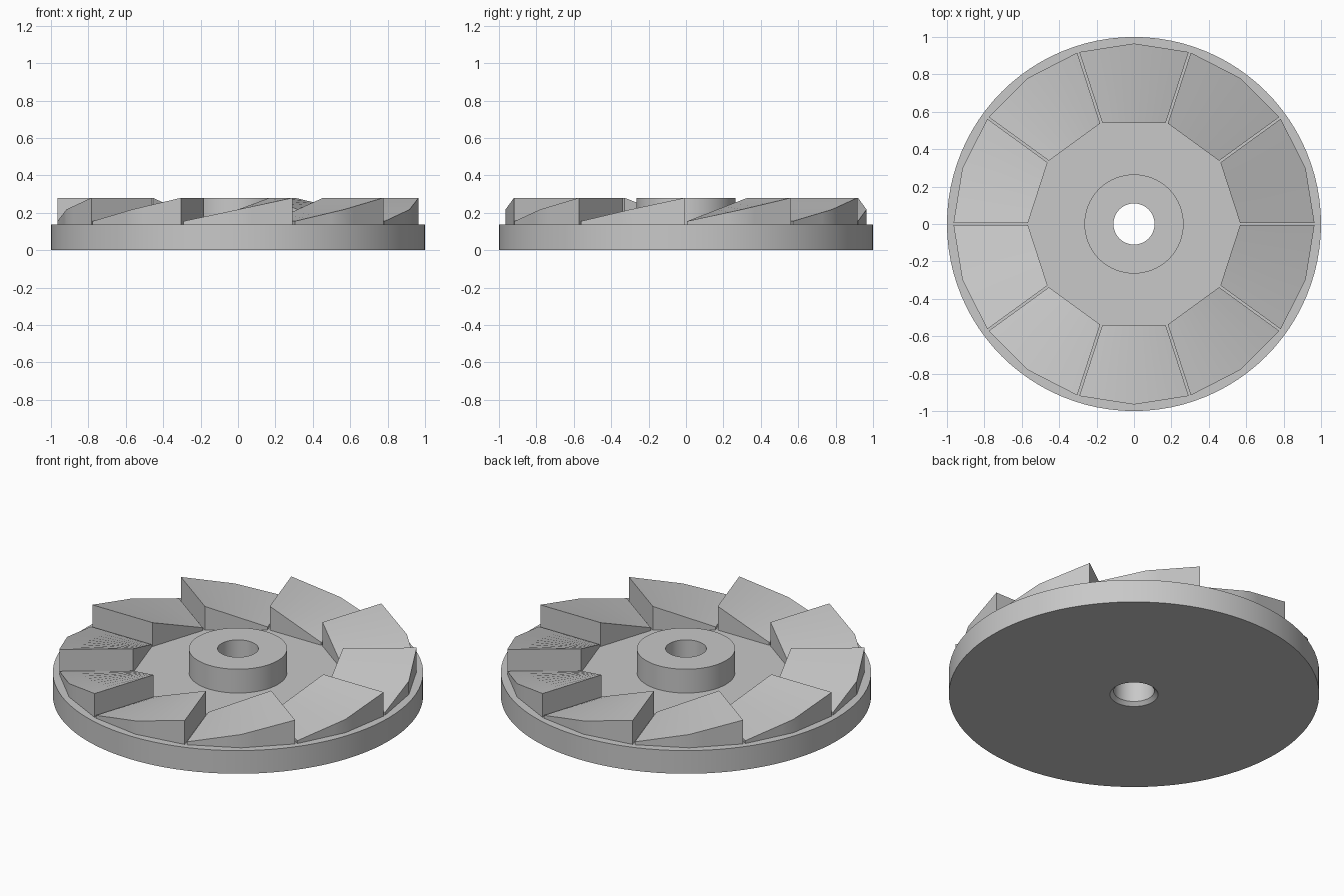
import bpy, bmesh, math
from mathutils import Vector

if "Cube" in bpy.data.objects:
    bpy.data.objects.remove(bpy.data.objects["Cube"])

TEETH = 10
BASE_TOP, TOOTH_LOW, TOP = 0.138, 0.155, 0.28
INNER_R, OUTER_R, GAP = 0.567, 0.965, 0.006

grey = bpy.data.materials.new("plain grey")
grey.diffuse_color = (0.58, 0.58, 0.58, 1)
grey.use_nodes = True
grey.node_tree.nodes["Principled BSDF"].inputs["Base Color"].default_value = grey.diffuse_color


def finish(bm, name):
    bmesh.ops.recalc_face_normals(bm, faces=bm.faces)
    mesh = bpy.data.meshes.new(name)
    bm.to_mesh(mesh)
    bm.free()
    mesh.materials.append(grey)
    obj = bpy.data.objects.new(name, mesh)
    bpy.context.collection.objects.link(obj)
    bpy.ops.object.select_all(action='DESELECT')
    obj.select_set(True)
    bpy.context.view_layer.objects.active = obj
    bpy.ops.object.shade_smooth_by_angle(angle=math.radians(25))
    return obj


def lathe(name, profile, sides=96):
    """Revolve a closed (radius, height) outline around z."""
    bm = bmesh.new()
    rings = []
    for i in range(sides):
        a = 2 * math.pi * i / sides
        rings.append([bm.verts.new((r * math.cos(a), r * math.sin(a), z))
                      for r, z in profile])
    n = len(profile)
    for i in range(sides):
        a, b = rings[i], rings[(i + 1) % sides]
        for j in range(n):
            k = (j + 1) % n
            bm.faces.new((a[j], b[j], b[k], a[k]))
    return finish(bm, name)


def polar(r, a, shift=0.0):
    """Point at a polar position, moved sideways along the tangent."""
    c, s = math.cos(a), math.sin(a)
    return Vector((r * c - shift * s, r * s + shift * c, 0))


def tooth(bm, start, steps=8):
    """One ramp rising counter-clockwise, with a two-sided outer wall."""
    end = start + 2 * math.pi / TEETH
    mid = (start + end) / 2
    in_a, in_b = polar(INNER_R, start, GAP), polar(INNER_R, end, -GAP)
    out_a, out_b = polar(OUTER_R, start, GAP), polar(OUTER_R, end, -GAP)
    out_m = polar(OUTER_R, mid)
    sections = []
    for i in range(steps + 1):
        t = i / steps
        inner = in_a.lerp(in_b, t)
        outer = out_a.lerp(out_m, 2 * t) if t <= 0.5 else out_m.lerp(out_b, 2 * t - 1)
        z = TOOTH_LOW + (TOP - TOOTH_LOW) * t
        sections.append([bm.verts.new((p.x, p.y, h)) for p, h in
                         ((inner, BASE_TOP), (outer, BASE_TOP), (outer, z), (inner, z))])
    for a, b in zip(sections, sections[1:]):
        for j in range(4):
            k = (j + 1) % 4
            bm.faces.new((a[j], b[j], b[k], a[k]))
    bm.faces.new(sections[0])
    bm.faces.new(sections[-1])


# Disc and hub with a through bore, chamfered underneath
lathe("disc_with_hub", [(0.13, 0), (1, 0), (1, BASE_TOP), (0.265, BASE_TOP),
                        (0.265, TOP), (0.11, TOP), (0.11, 0.02)])

# Ring of ramped face teeth
bm = bmesh.new()
for i in range(TEETH):
    tooth(bm, 2 * math.pi * i / TEETH)
finish(bm, "ratchet_teeth")
